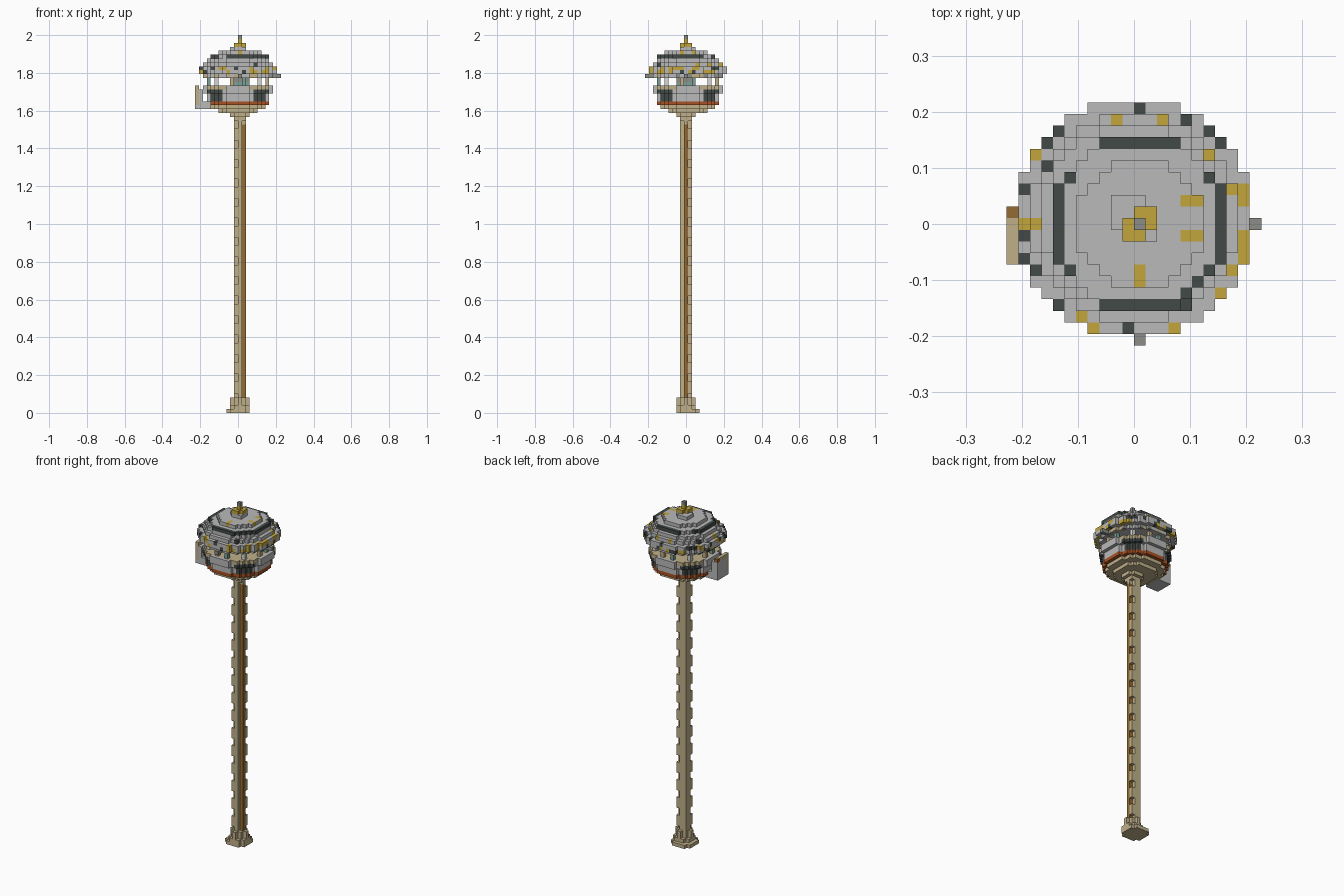
import bpy, bmesh, math, random

random.seed(4)
U = 2 / 97          # size of one block
if "Cube" in bpy.data.objects:
    bpy.data.objects.remove(bpy.data.objects["Cube"], do_unlink=True)


def make_mat(name, srgb):
    rgb = [(c / 12.92 if c < 0.04 else ((c + 0.055) / 1.055) ** 2.4) for c in srgb]
    m = bpy.data.materials.new(name)
    m.use_nodes = True
    m.diffuse_color = (*rgb, 1)
    bsdf = next(n for n in m.node_tree.nodes if n.type == "BSDF_PRINCIPLED")
    bsdf.inputs["Base Color"].default_value = (*rgb, 1)
    bsdf.inputs["Roughness"].default_value = 0.9
    return m


MATS = {
    "grey": make_mat("light grey stone", (0.73, 0.73, 0.73)),
    "mid": make_mat("mid grey stone", (0.55, 0.55, 0.53)),
    "dark": make_mat("dark slate", (0.26, 0.29, 0.28)),
    "gold": make_mat("gold", (0.76, 0.65, 0.23)),
    "sand": make_mat("sandstone", (0.75, 0.69, 0.54)),
    "brown": make_mat("brown wood", (0.58, 0.42, 0.20)),
    "rust": make_mat("rust orange", (0.66, 0.32, 0.14)),
    "teal": make_mat("teal glass", (0.48, 0.63, 0.59)),
    "white": make_mat("white panel", (0.84, 0.84, 0.83)),
}
KEYS = list(MATS)
DIRS = [(1, 0, 0), (-1, 0, 0), (0, 1, 0), (0, -1, 0), (0, 0, 1), (0, 0, -1)]


def blocks(name, cells):
    """Mesh of the exposed faces of a dict {block position: colour}."""
    bm = bmesh.new()
    used = sorted(set(cells.values()))
    for p, colour in cells.items():
        for d in DIRS:
            if tuple(a + b for a, b in zip(p, d)) in cells:
                continue
            ax = next(n for n in range(3) if d[n])
            b, c = (ax + 1) % 3, (ax + 2) % 3
            verts = []
            for s, t in ((0, 0), (1, 0), (1, 1), (0, 1))[::d[ax]]:
                q = list(p)
                q[ax] += d[ax] > 0
                q[b] += s
                q[c] += t
                verts.append(bm.verts.new((q[0] * U, (q[1] - 0.5) * U, q[2] * U)))
            bm.faces.new(verts).material_index = used.index(colour)
    bmesh.ops.remove_doubles(bm, verts=bm.verts, dist=U / 100)
    me = bpy.data.meshes.new(name)
    bm.to_mesh(me)
    bm.free()
    for c in used:
        me.materials.append(MATS[c])
    ob = bpy.data.objects.new(name, me)
    bpy.context.collection.objects.link(ob)
    return ob


def disc(k, n, even, rule):
    """One round layer of blocks; rule gives the colour from offsets and rim."""
    off = 0.5 if even else 0
    r = n + 0.15 if even else n + 0.62

    def inside(i, j):
        return math.hypot(i + off, j - off) <= r and abs(i + off) <= n and abs(j - off) <= n
    out = {}
    for i in range(-n, n + 1):
        for j in range(-n, n + 1):
            if inside(i, j):
                rim = not all(inside(i + d[0], j + d[1]) for d in DIRS[:4])
                out[i, j, k] = rule(i + off, j - off, rim)
    return out


def box(i, j, k, colour):
    return {(a, b, c): colour for a in range(i[0], i[1] + 1)
            for b in range(j[0], j[1] + 1) for c in range(k[0], k[1] + 1)}


def plain(colour):
    return lambda x, y, rim: colour


# Stepped foot
foot = disc(0, 3, True, plain("sand"))
foot.update(disc(1, 2, False, plain("sand")))
for k in (2, 3):
    foot.update(box((-2, 2), (0, 0), (k, k), "sand"))
    foot.update(box((0, 0), (-2, 2), (k, k), "sand"))
    foot.update(box((-1, 1), (-1, 1), (k, k), "sand"))
blocks("foot", foot)

# Shaft with toothed corners and a brown strip
shaft = {}
for k in range(4, 75):
    shaft.update(box((-1, 0), (0, 1), (k, k), "sand"))
    shaft[0, -1, k] = "sand"
    shaft[1, 0, k] = "brown" if k < 74 else "sand"
    if k % 5 < 3:
        shaft[-1, -1, k] = shaft[1, 1, k] = "sand"
blocks("shaft", shaft)

# Flared underside of the head
flare = {}
for k, n, even in ((75, 1, False), (76, 2, False), (77, 5, True), (78, 7, True)):
    flare.update(disc(k, n, even, plain("sand")))
blocks("head_underside", flare)
blocks("rust_ring", disc(79, 8, True, plain("rust")))


# Lower bowl: pale panels on the four sides, dark on the diagonals
def wall(x, y, rim):
    small = min(abs(x), abs(y))
    return "grey" if small < 4 else "dark"


def rim_colour(x, y, rim):
    return "sand" if rim and min(abs(x), abs(y)) > 3 else "grey" if rim else "sand"


bowl = {}
for k, n in ((80, 8), (81, 8), (82, 9)):
    bowl.update(disc(k, n, True, wall))
bowl.update(disc(83, 9, True, rim_colour))
blocks("lower_bowl", bowl)

# Open deck: glass core and ring of pillars
core = {}
for k in (84, 85):
    core.update(disc(k, 2, False, plain("teal" if k == 84 else "mid")))
blocks("deck_core", core)
pillars = {}
for n in range(12):
    a = math.radians(15 + 30 * n)
    i, j = round(7.3 * math.cos(a) - 0.5), round(7.3 * math.sin(a) + 0.5)
    pillars.update(box((i, i), (j, j), (84, 85), ("teal", "white", "sand")[n % 3]))
blocks("deck_pillars", pillars)


# Dome with gold and dark studs around its widest band
def studs(colours):
    return lambda x, y, rim: random.choice(colours) if rim else "grey"


def dark_ring(x, y, rim):
    gap = 4 <= abs(x) <= 5 and not (x > 0 > y)
    return "dark" if rim and not gap else "grey"


CAP_SPOTS = {(4, 2), (5, 2), (4, -1), (5, -1), (0, -4), (0, -5)}


def cap(x, y, rim):
    return "gold" if (x, y) in CAP_SPOTS else "grey"


dome = {}
dome.update(disc(86, 9, True, studs(["grey", "sand", "grey", "mid"])))
dome.update(disc(87, 10, True, studs(["grey", "grey", "gold", "grey", "dark"])))
dome.update(disc(88, 10, True, studs(["grey", "grey", "dark", "gold", "grey", "dark"])))
dome.update(disc(89, 9, True, studs(["grey"] * 7 + ["gold", "dark"])))
dome.update(disc(90, 8, True, plain("grey")))
dome.update(disc(91, 7, False, dark_ring))
dome.update(disc(92, 5, False, cap))
blocks("dome", dome)

# Finial
finial = box((-1, 1), (-1, 1), (93, 93), "grey")
finial.update(box((-2, 0), (0, 2), (93, 93), "grey"))
finial.update(box((-1, 0), (-1, 0), (94, 94), "gold"))
finial.update(box((0, 1), (0, 1), (94, 94), "gold"))
finial.update({(0, 0, 95): "gold", (0, 0, 96): "mid"})
blocks("finial", finial)

# Side and front beams under the dome
for name, i, j in (("left_beam", (9, 10), (0, 0)), ("front_beam", (0, 0), (-10, -9))):
    blocks(name, box(i, j, (86, 86), "mid"))

# Landing platform on the right side
landing = box((-11, -8), (-3, 1), (78, 79), "grey")
landing.update(box((-11, -10), (-3, 1), (80, 82), "grey"))
landing.update(box((-11, -11), (-3, 1), (83, 83), "sand"))
landing.update(box((-11, -11), (-3, -3), (79, 82), "sand"))
landing[-11, 1, 83] = "brown"
blocks("landing_platform", landing)
